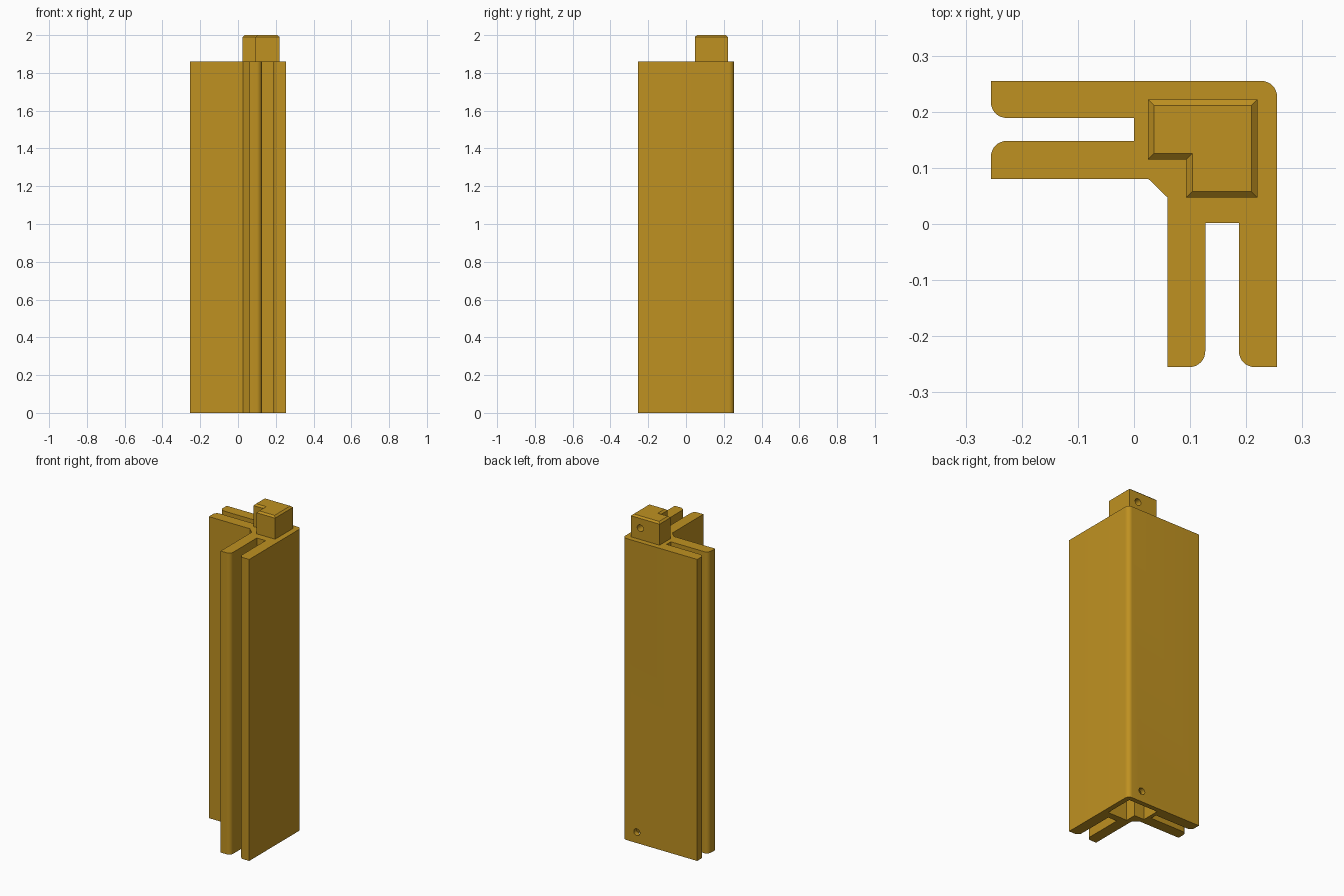
import bpy, bmesh, math
from mathutils import Vector

if "Cube" in bpy.data.objects:
    bpy.data.objects.remove(bpy.data.objects["Cube"])

BODY_TOP = 1.86
R = 0.028

ochre = bpy.data.materials.new("ochre")
ochre.diffuse_color = (0.52, 0.283, 0.015, 1)
ochre.use_nodes = True
ochre.node_tree.nodes["Principled BSDF"].inputs["Base Color"].default_value = ochre.diffuse_color


def rounded(points):
    """Outline from (x, y, radius) corners, replacing radiused right angles by arcs."""
    out = []
    for i, (x, y, r) in enumerate(points):
        p = Vector((x, y))
        if not r:
            out.append(p)
            continue
        a = (Vector(points[i - 1][:2]) - p).normalized() * r
        b = (Vector(points[(i + 1) % len(points)][:2]) - p).normalized() * r
        for k in range(9):
            t = math.pi / 2 * k / 8
            out.append(p + a * (1 - math.sin(t)) + b * (1 - math.cos(t)))
    return out


def prism(name, outline, z0, z1):
    bm = bmesh.new()
    face = bm.faces.new([bm.verts.new((p[0], p[1], z0)) for p in outline])
    ext = bmesh.ops.extrude_face_region(bm, geom=[face])
    verts = [g for g in ext["geom"] if isinstance(g, bmesh.types.BMVert)]
    bmesh.ops.translate(bm, verts=verts, vec=(0, 0, z1 - z0))
    bmesh.ops.recalc_face_normals(bm, faces=bm.faces[:])
    return finish(name, bm)


def finish(name, bm):
    mesh = bpy.data.meshes.new(name)
    bm.to_mesh(mesh)
    bm.free()
    mesh.materials.append(ochre)
    obj = bpy.data.objects.new(name, mesh)
    bpy.context.collection.objects.link(obj)
    return obj


def pin_cutter(x, y, z, radius, depth):
    """Horizontal cylinder along y, centred on the given point."""
    bpy.ops.mesh.primitive_cylinder_add(vertices=24, radius=radius, depth=depth,
                                        location=(x, y, z), rotation=(math.pi / 2, 0, 0))
    obj = bpy.context.object
    obj.data.materials.append(ochre)
    return obj


def cut(obj, cutter):
    mod = obj.modifiers.new("cut", "BOOLEAN")
    mod.operation, mod.solver, mod.object = "DIFFERENCE", "EXACT", cutter
    bpy.context.view_layer.objects.active = obj
    bpy.ops.object.modifier_apply(modifier=mod.name)
    bpy.data.objects.remove(cutter)


def smooth(obj):
    bpy.ops.object.select_all(action="DESELECT")
    obj.select_set(True)
    bpy.context.view_layer.objects.active = obj
    bpy.ops.object.shade_smooth_by_angle(angle=math.radians(30))


# Corner post with a panel slot in each arm
post = prism("corner_post", rounded([
    (-0.255, 0.255, 0), (-0.255, 0.189, R), (0, 0.189, 0), (0, 0.148, 0),
    (-0.255, 0.148, R), (-0.255, 0.08, 0), (0.026, 0.08, 0), (0.06, 0.047, 0),
    (0.06, -0.255, 0), (0.127, -0.255, R), (0.127, 0.002, 0), (0.187, 0.002, 0),
    (0.187, -0.255, R), (0.255, -0.255, 0), (0.255, 0.255, R)]), 0, BODY_TOP)


# L-shaped section shared by the peg and its socket
def l_section(grow):
    x0, x1, xn = 0.025 - grow, 0.22 + grow, 0.093 - grow
    y0, y1, yn = 0.047 - grow, 0.222 + grow, 0.115 - grow
    return [(x0, y1), (x0, yn), (xn, yn), (xn, y0), (x1, y0), (x1, y1)]


# Socket in the base, with a pin hole through the back wall
cut(post, prism("socket_cutter", l_section(0.003), -0.05, 0.145))
cut(post, pin_cutter(0.157, 0.23, 0.067, 0.021, 0.12))
smooth(post)

# Peg on top with bevelled top rim and a blind pin hole
peg = prism("peg", l_section(0), BODY_TOP - 0.005, 1.99)
bm = bmesh.new()
bm.from_mesh(peg.data)
top = max(bm.faces, key=lambda f: f.calc_center_median().z)
loop = list(top.verts)
inner = [bm.verts.new((x, y, 2.0)) for x, y in l_section(-0.011)]
pairs = [(v, min(inner, key=lambda w: (w.co - v.co).length)) for v in loop]
bm.faces.remove(top)
for i in range(len(pairs)):
    (a, a2), (b, b2) = pairs[i - 1], pairs[i]
    bm.faces.new((a, b, b2, a2))
bm.faces.new([p[1] for p in pairs])
bmesh.ops.recalc_face_normals(bm, faces=bm.faces[:])
bm.to_mesh(peg.data)
bm.free()
cut(peg, pin_cutter(0.157, 0.21, 1.93, 0.021, 0.12))
smooth(peg)
